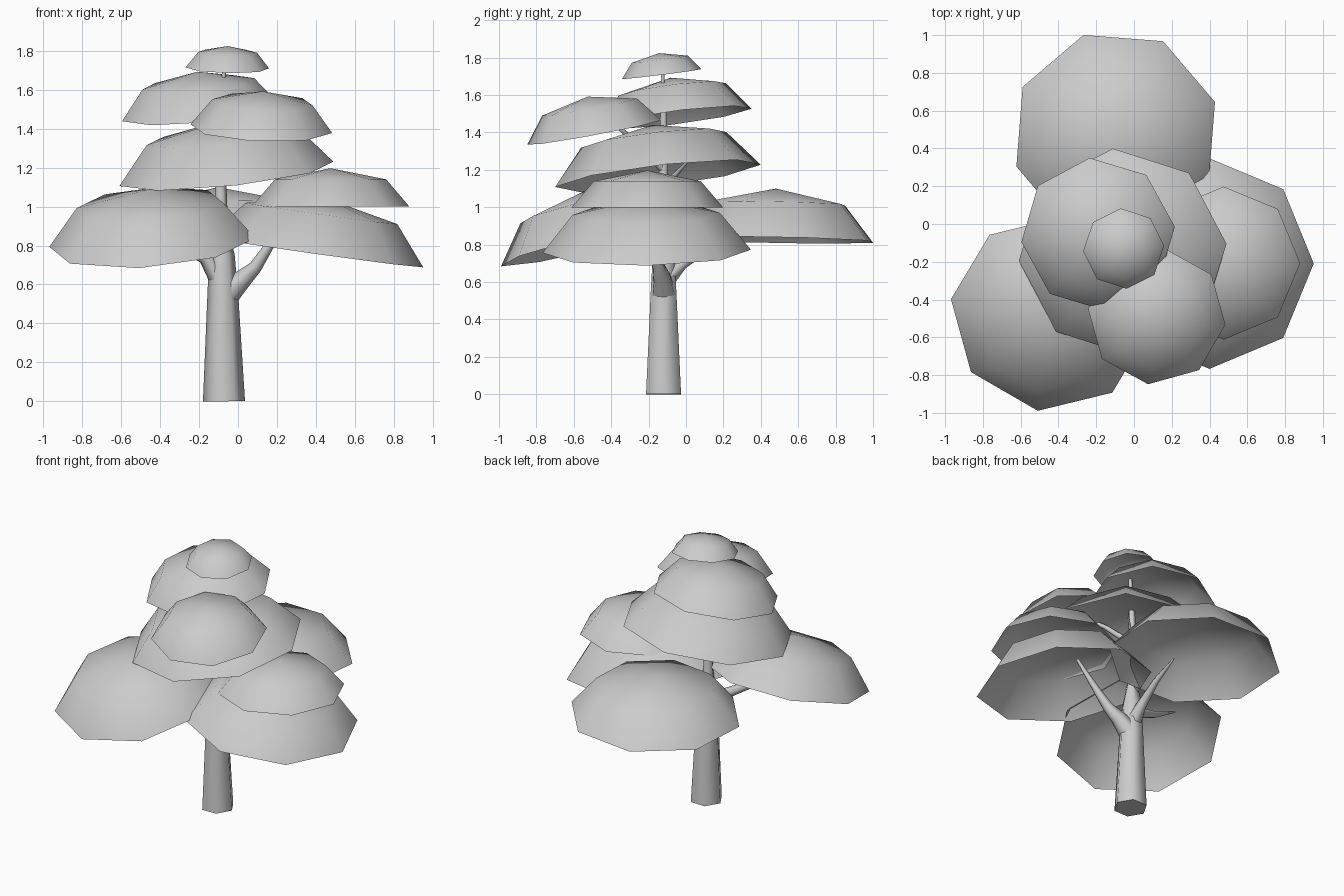
import bpy, bmesh
from math import cos, sin, pi, radians
from mathutils import Vector, Matrix

cube = bpy.data.objects.get("Cube")
if cube:
    bpy.data.objects.remove(cube, do_unlink=True)

GREY = (0.6, 0.6, 0.6, 1.0)
mat = bpy.data.materials.new("plain grey")
mat.use_nodes = True
mat.diffuse_color = GREY
bsdf = mat.node_tree.nodes["Principled BSDF"]
bsdf.inputs["Base Color"].default_value = GREY
UP = Vector((0, 0, 1))


def finish(bm, name):
    """Turn a bmesh into a smooth shaded object; end caps stay flat."""
    mesh = bpy.data.meshes.new(name)
    bm.to_mesh(mesh)
    bm.free()
    mesh.materials.append(mat)
    obj = bpy.data.objects.new(name, mesh)
    bpy.context.collection.objects.link(obj)
    return obj


def canopy(name, centre, radius, height, slope, spin):
    """Open eight sided dome, tilted so its rim follows the slope in x and y."""
    bm = bmesh.new()
    bmesh.ops.create_uvsphere(bm, u_segments=8, v_segments=4, radius=1)
    low = [v for v in bm.verts if v.co.z < -0.01]
    bmesh.ops.delete(bm, geom=low, context='VERTS')
    normal = Vector((-slope[0], -slope[1], 1)).normalized()
    tilt = UP.rotation_difference(normal).to_matrix().to_4x4()
    bm.transform(Matrix.Translation(centre) @ tilt
                 @ Matrix.Rotation(radians(spin), 4, 'Z')
                 @ Matrix.Diagonal((radius, radius, height, 1)))
    for f in bm.faces:
        f.smooth = True
    finish(bm, name)


def limb(name, path):
    """Tapering six sided tube through (x, y, z, radius) points."""
    bm = bmesh.new()
    pts = [Vector(p[:3]) for p in path]
    rings = []
    for i, p in enumerate(pts):
        along = pts[min(i + 1, len(pts) - 1)] - pts[max(i - 1, 0)]
        turn = UP.rotation_difference(along.normalized())
        r = path[i][3]
        rings.append([bm.verts.new(p + turn @ Vector((r * cos(k * pi / 3), r * sin(k * pi / 3), 0)))
                      for k in range(6)])
    for a, b in zip(rings, rings[1:]):
        for k in range(6):
            n = (k + 1) % 6
            bm.faces.new((a[k], a[n], b[n], b[k])).smooth = True
    for ring in (rings[0][::-1], rings[-1]):
        cap = bm.faces.new(ring)
        for e in cap.edges:
            e.smooth = False
    finish(bm, name)


# Foliage domes, from the top down
canopy("crown_canopy", (-0.055, -0.13, 1.712), 0.215, 0.113, (-0.02, 0.125), 4)
canopy("upper_back_canopy", (-0.19, -0.055, 1.48), 0.41, 0.215, (0.09, 0.125), 6)
canopy("upper_front_canopy", (0.12, -0.49, 1.40), 0.367, 0.195, (-0.04, 0.185), -7)
canopy("middle_canopy", (-0.06, -0.15, 1.168), 0.555, 0.275, (0.104, 0.118), 5)
canopy("left_upper_canopy", (0.475, -0.207, 1.0), 0.405, 0.197, (0, 0), 0)
canopy("left_lower_canopy", (0.40, -0.21, 0.765), 0.557, 0.285, (-0.14, 0.015), 0)
canopy("right_canopy", (-0.44, -0.475, 0.816), 0.535, 0.28, (0.078, 0.246), -8)
canopy("back_canopy", (-0.097, 0.475, 0.825), 0.553, 0.275, (0.03, -0.02), 18)

# Trunk with a thin leader running up to the crown
limb("trunk", [(-0.072, -0.12, 0, 0.108), (-0.078, -0.12, 0.55, 0.079),
               (-0.083, -0.12, 0.75, 0.066), (-0.086, -0.12, 0.9, 0.035),
               (-0.09, -0.12, 1.2, 0.027), (-0.08, -0.12, 1.5, 0.02),
               (-0.07, -0.125, 1.74, 0.008)])

# Branches under the domes
limb("left_branch", [(-0.06, -0.12, 0.55, 0.07), (0.02, -0.13, 0.625, 0.05), (0.09, -0.15, 0.69, 0.034),
                     (0.175, -0.18, 0.82, 0.022), (0.3, -0.2, 0.98, 0.01)])
limb("right_branch", [(-0.085, -0.12, 0.62, 0.06), (-0.17, -0.15, 0.74, 0.036),
                      (-0.36, -0.24, 0.84, 0.024), (-0.62, -0.34, 1.0, 0.006)])
limb("back_branch", [(-0.08, -0.12, 0.6, 0.06), (-0.075, -0.02, 0.7, 0.036),
                     (-0.06, 0.14, 0.8, 0.022), (-0.05, 0.33, 0.88, 0.006)])
limb("upper_front_branch", [(-0.09, -0.12, 1.2, 0.022), (0.0, -0.28, 1.36, 0.016),
                            (0.1, -0.45, 1.5, 0.006)])
limb("middle_twig", [(-0.09, -0.12, 1.12, 0.02), (-0.02, -0.05, 1.18, 0.013),
                     (0.07, 0.03, 1.27, 0.006)])
